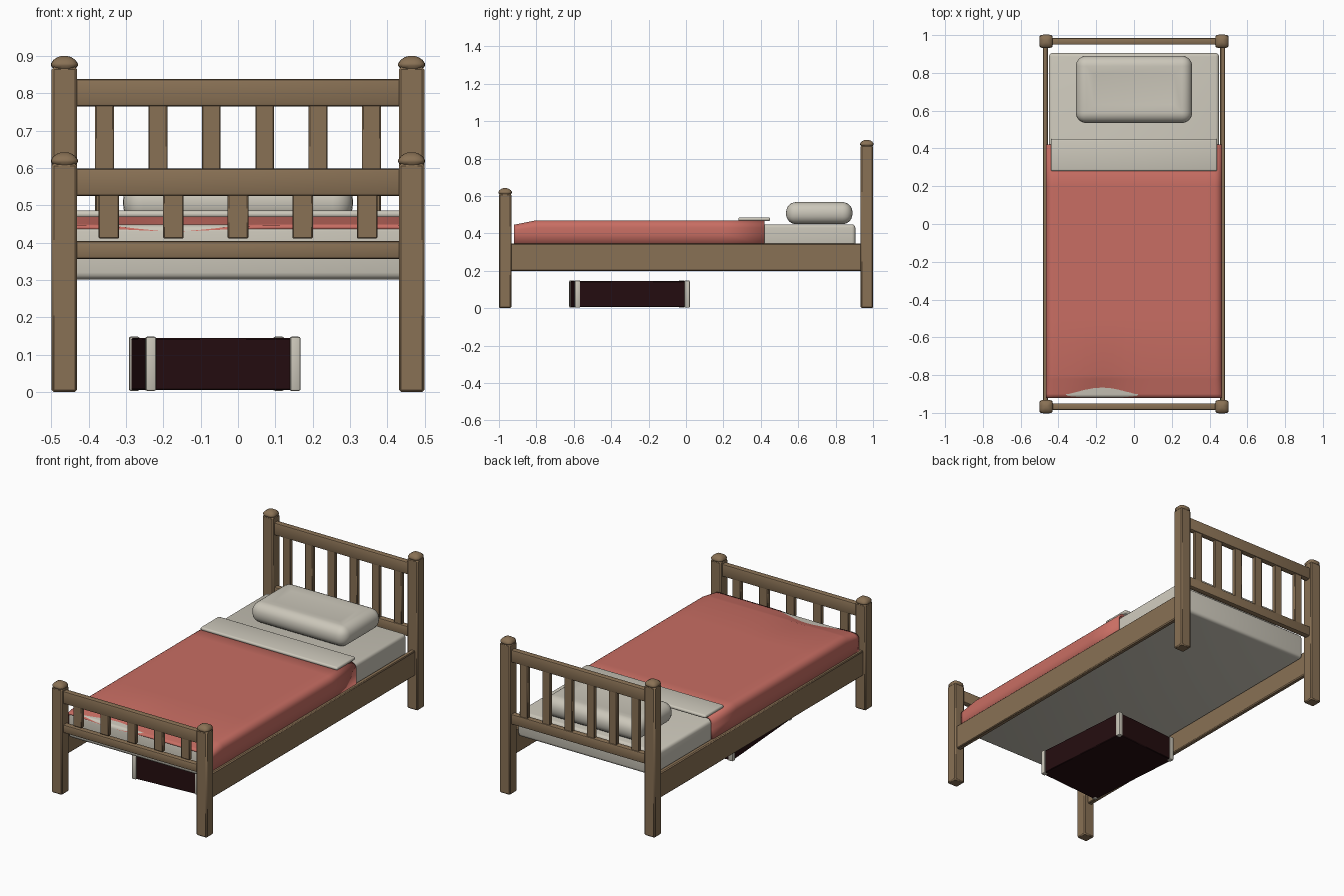
import bpy, bmesh, math
from mathutils import Matrix, Vector

if "Cube" in bpy.data.objects:
    bpy.data.objects.remove(bpy.data.objects["Cube"], do_unlink=True)


def material(name, rgb):
    m = bpy.data.materials.new(name)
    m.use_nodes = True
    m.diffuse_color = (*rgb, 1)
    m.node_tree.nodes["Principled BSDF"].inputs["Base Color"].default_value = (*rgb, 1)
    return m


WOOD = material("brown wood", (0.25, 0.165, 0.09))
RED = material("red blanket cloth", (0.58, 0.155, 0.125))
LINEN = material("off white linen", (0.60, 0.57, 0.49))
DARK = material("dark maroon leather", (0.018, 0.004, 0.005))


def finish(name, bm, mat, angle=40):
    bmesh.ops.recalc_face_normals(bm, faces=bm.faces)
    mesh = bpy.data.meshes.new(name)
    bm.to_mesh(mesh)
    bm.free()
    mesh.materials.append(mat)
    ob = bpy.data.objects.new(name, mesh)
    bpy.context.collection.objects.link(ob)
    bpy.ops.object.select_all(action="DESELECT")
    ob.select_set(True)
    bpy.context.view_layer.objects.active = ob
    bpy.ops.object.shade_smooth_by_angle(angle=math.radians(angle))
    return ob


def box_mesh(lo, hi, bevel, segments):
    lo, hi = Vector(lo), Vector(hi)
    bm = bmesh.new()
    place = Matrix.Translation((lo + hi) / 2) @ Matrix.Diagonal((*(hi - lo), 1))
    bmesh.ops.create_cube(bm, size=1, matrix=place)
    if bevel:
        bmesh.ops.bevel(bm, geom=bm.edges[:], offset=bevel, segments=segments,
                        profile=0.5, affect="EDGES")
    return bm


def box(name, lo, hi, mat, bevel=0.005, segments=1, angle=40):
    return finish(name, box_mesh(lo, hi, bevel, segments), mat, angle)


# Domed cap: rounded square rings closed at both ends
def cap(name, x, y, z):
    bm = bmesh.new()
    rings = []
    for half, up in ((0.030, -0.004), (0.036, 0.004), (0.036, 0.010),
                     (0.029, 0.020), (0.018, 0.027), (0.008, 0.030)):
        ring = []
        for i in range(16):
            a = math.tau * (i + 0.5) / 16
            c, s = math.cos(a), math.sin(a)
            r = half / (abs(c) ** 4 + abs(s) ** 4) ** 0.25
            ring.append(bm.verts.new((x + r * c, y + r * s, z + up)))
        rings.append(ring)
    for low, high in zip(rings, rings[1:]):
        for i in range(16):
            j = (i + 1) % 16
            bm.faces.new((low[i], low[j], high[j], high[i]))
    bm.faces.new(rings[0])
    bm.faces.new(rings[-1])
    finish(name, bm, WOOD, 50)


# Head and foot ends: two posts, two rails and a row of slats
def bed_end(name, y, post_top, top_rail, low_rail, slat_bottom, count, step, width):
    for side, x in (("right", -0.465), ("left", 0.465)):
        box(f"{name}_post_{side}", (x - 0.034, y - 0.033, 0),
            (x + 0.034, y + 0.033, post_top), WOOD, 0.006)
        cap(f"{name}_post_cap_{side}", x, y, post_top)
    for part, (z0, z1) in (("top_rail", top_rail), ("lower_rail", low_rail)):
        box(f"{name}_{part}", (-0.44, y - 0.018, z0), (0.44, y + 0.018, z1), WOOD, 0.008, 2)
    for i in range(count):
        x = (i - (count - 1) / 2) * step
        box(f"{name}_slat_{i + 1}", (x - width / 2, y - 0.012, slat_bottom),
            (x + width / 2, y + 0.012, top_rail[0] + 0.01), WOOD, 0.003)


bed_end("headboard", 0.967, 0.87, (0.765, 0.838), (0.405, 0.465), 0.45, 6, 0.143, 0.05)
bed_end("footboard", -0.967, 0.612, (0.525, 0.598), (0.356, 0.404), 0.411, 5, 0.173, 0.055)

# Side rails
for side, s in (("right", -1), ("left", 1)):
    xs = sorted((s * 0.455, s * 0.483))
    box(f"side_rail_{side}", (xs[0], -0.94, 0.2), (xs[1], 0.94, 0.345), WOOD, 0.005)

# Mattress
box("mattress", (-0.45, -0.92, 0.302), (0.45, 0.905, 0.448), LINEN, 0.018, 3, 60)


# Blanket: arched sheet that sags at the foot, where the mattress shows through
def blanket():
    profile = [(-0.467, 0.335), (-0.467, 0.40)]
    for i in range(6):
        a = math.radians(180 - 18 * i)
        profile.append((-0.427 + 0.04 * math.cos(a), 0.43 + 0.04 * math.sin(a)))
    profile += [(-0.427 + 0.0427 * i, 0.47) for i in range(1, 10)] + [(0, 0.47)]
    profile += [(-x, z) for x, z in reversed(profile[:-1])]
    rows = [-0.92 + 0.02 * i for i in range(7)] + [-0.5, -0.1, 0.2, 0.42]
    bm = bmesh.new()
    grid = []
    for y in rows:
        fall = max(0, (-0.8 - y) / 0.12)
        row = []
        for x, z in profile:
            wave = 0.024 + 0.016 * math.exp(-((x + 0.17) / 0.13) ** 2)
            drop = wave * fall * max(0, (z - 0.40) / 0.07)
            row.append(bm.verts.new((x, y, z - drop)))
        grid.append(row)
    for a, b in zip(grid, grid[1:]):
        for i in range(len(a) - 1):
            bm.faces.new((a[i], a[i + 1], b[i + 1], b[i]))
    ob = finish("blanket", bm, RED, 60)
    if ob.data.polygons[len(profile) // 2].normal.z < 0:
        ob.data.flip_normals()
    mod = ob.modifiers.new("thickness", "SOLIDIFY")
    mod.thickness = 0.012
    mod.offset = -1


blanket()

# Folded sheet over the blanket edge
box("folded_sheet", (-0.44, 0.28, 0.466), (0.44, 0.45, 0.486), LINEN, 0.009, 3, 60)

# Pillow: soft box with a shallow dent on top
bm = box_mesh((-0.308, 0.535, 0.449), (0.308, 0.89, 0.567), 0.054, 6)
top = max(bm.faces, key=lambda f: f.calc_center_median().z + f.calc_area())
bmesh.ops.inset_individual(bm, faces=[top], thickness=0.06, depth=-0.006)
finish("pillow", bm, LINEN, 80)

# Storage chest under the bed, turned slightly, with pale corner strips
turn = Matrix.Translation((-0.0625, -0.302, 0)) @ Matrix.Rotation(0.075, 4, "Z")
parts = [box("storage_chest", (-0.203, -0.303, 0.005), (0.203, 0.303, 0.144), DARK, 0.003)]
for sx in (-1, 1):
    for sy in (-1, 1):
        x, y = sx * 0.194, sy * 0.294
        name = f"chest_corner_{'left' if sx > 0 else 'right'}_{'back' if sy > 0 else 'front'}"
        parts.append(box(name, (x - 0.014, y - 0.014, 0.003),
                         (x + 0.014, y + 0.014, 0.148), LINEN, 0.005, 2))
for part in parts:
    part.matrix_world = turn
